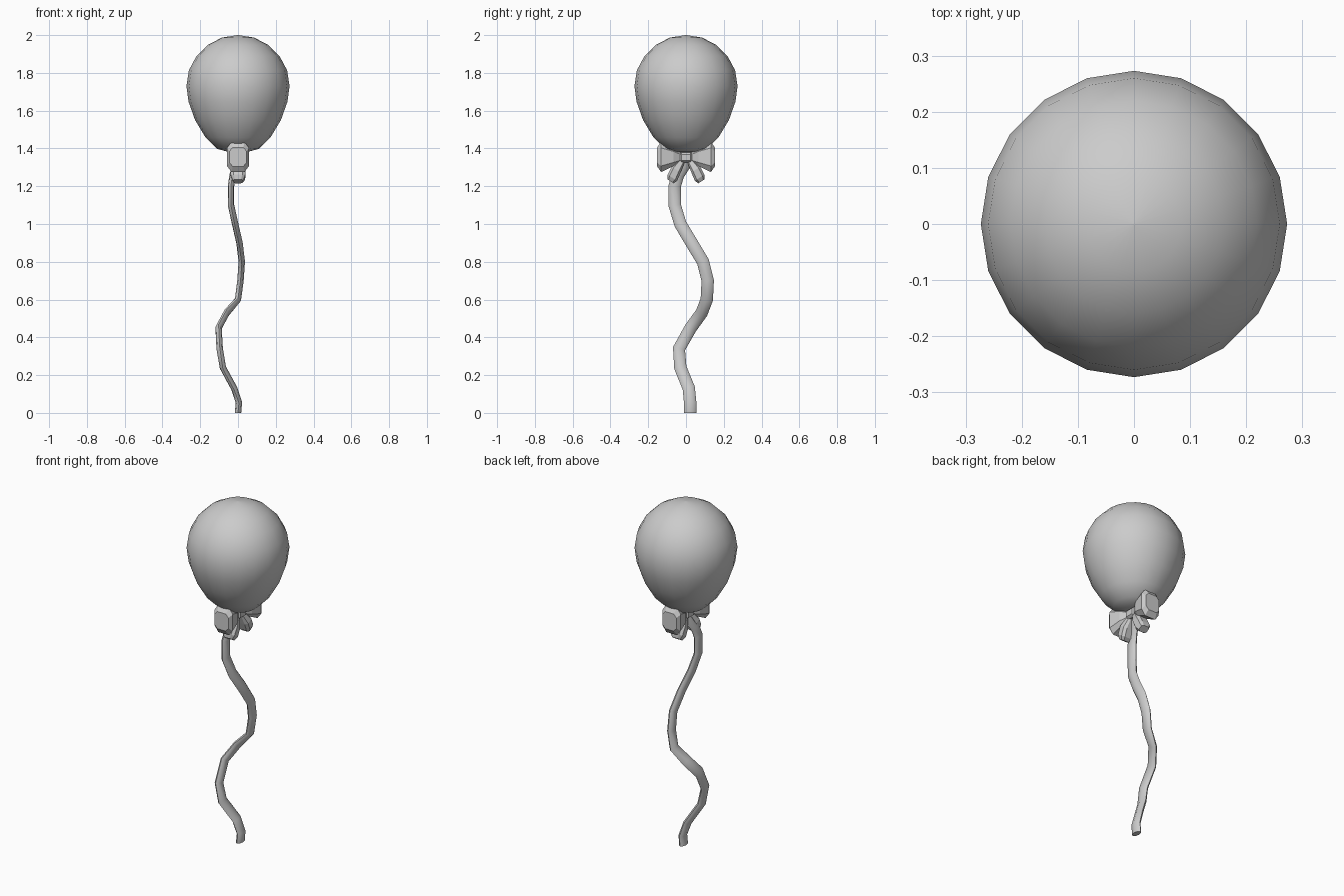
import bpy, bmesh, math
from mathutils import Vector

if "Cube" in bpy.data.objects:
    bpy.data.objects.remove(bpy.data.objects["Cube"])


def loft(name, rings, smooth=None):
    """Skin a list of equal-sized vertex rings and cap both ends."""
    bm = bmesh.new()
    loops = [[bm.verts.new(p) for p in ring] for ring in rings]
    for a, b in zip(loops, loops[1:]):
        for i in range(len(a)):
            j = (i + 1) % len(a)
            bm.faces.new((a[i], a[j], b[j], b[i]))
    bm.faces.new(loops[0])
    bm.faces.new(loops[-1])
    bmesh.ops.recalc_face_normals(bm, faces=bm.faces)
    mesh = bpy.data.meshes.new(name)
    bm.to_mesh(mesh)
    bm.free()
    ob = bpy.data.objects.new(name, mesh)
    bpy.context.collection.objects.link(ob)
    if smooth:
        bpy.ops.object.select_all(action='DESELECT')
        bpy.context.view_layer.objects.active = ob
        ob.select_set(True)
        bpy.ops.object.shade_smooth_by_angle(angle=math.radians(smooth))
    return ob


def circle(r, z, n=20):
    return [(r * math.cos(2 * math.pi * i / n), r * math.sin(2 * math.pi * i / n), z) for i in range(n)]


def bevelled(center, u, v, a, b, k=0.6):
    """Rectangle with half sizes a, b and cut corners."""
    pts = [(1, k), (k, 1), (-k, 1), (-1, k), (-1, -k), (-k, -1), (k, -1), (1, -k)]
    return [Vector(center) + Vector(u) * a * s + Vector(v) * b * t for s, t in pts]


# Balloon: turned teardrop profile
profile = [(0.002, 2.0), (0.085, 1.987), (0.16, 1.948), (0.22, 1.889), (0.26, 1.814), (0.273, 1.73),
           (0.262, 1.648), (0.228, 1.552), (0.172, 1.458), (0.11, 1.398), (0.05, 1.381), (0.002, 1.378)]
loft("balloon", [circle(r, z) for r, z in profile], 60)

# Ribbon: flat oval section swept along a wavy path
path = [Vector(p) for p in [
    (0, .022, 0), (.005, .022, .055), (-.02, .015, .13), (-.08, -.03, .24), (-.097, -.037, .34),
    (-.103, .025, .45), (-.06, .083, .53), (0, .11, .6), (.013, .115, .7), (.02, .09, .8),
    (.008, .03, .9), (-.015, -.03, 1.0), (-.037, -.06, 1.1), (-.037, -.06, 1.2), (-.028, -.042, 1.26),
    (-.012, -.01, 1.31), (0, 0, 1.35)]]
rings = []
for i, p in enumerate(path):
    t = (path[min(i + 1, len(path) - 1)] - path[max(i - 1, 0)]).normalized()
    if i == 0:
        t = Vector((0, 0, 1))
    wide = t.cross(Vector((1, 0, 0))).normalized()
    thin = wide.cross(t)
    rings.append([p + wide * 0.033 * math.cos(k * math.pi / 4) + thin * 0.017 * math.sin(k * math.pi / 4)
                  for k in range(8)])
loft("ribbon", rings, 50)

# Bow: knot plus a mirrored pair of loops and tails
X, Z = (1, 0, 0), (0, 0, 1)
loft("bow_knot", [bevelled((0, y, 1.352), X, Z, a, b)
                  for y, a, b in [(-.034, .022, .018), (-.024, .034, .028), (.024, .034, .028), (.034, .022, .018)]])
for side, s in (("left", -1), ("right", 1)):
    loft("bow_loop_" + side, [bevelled((0, s * y, z), X, Z, a, b) for y, z, a, b in [
        (.02, 1.352, .02, .02), (.065, 1.355, .045, .048), (.132, 1.355, .058, .08), (.153, 1.355, .046, .05)]])
    along = Vector((0, s * .07, -.11)).normalized()
    across = along.cross(Vector(X))
    loft("bow_tail_" + side, [bevelled((0, s * y, z), X, across, a, b) for y, z, a, b in [
        (.015, 1.345, .02, .014), (.052, 1.288, .04, .028), (.072, 1.245, .038, .03), (.082, 1.226, .026, .02)]])
